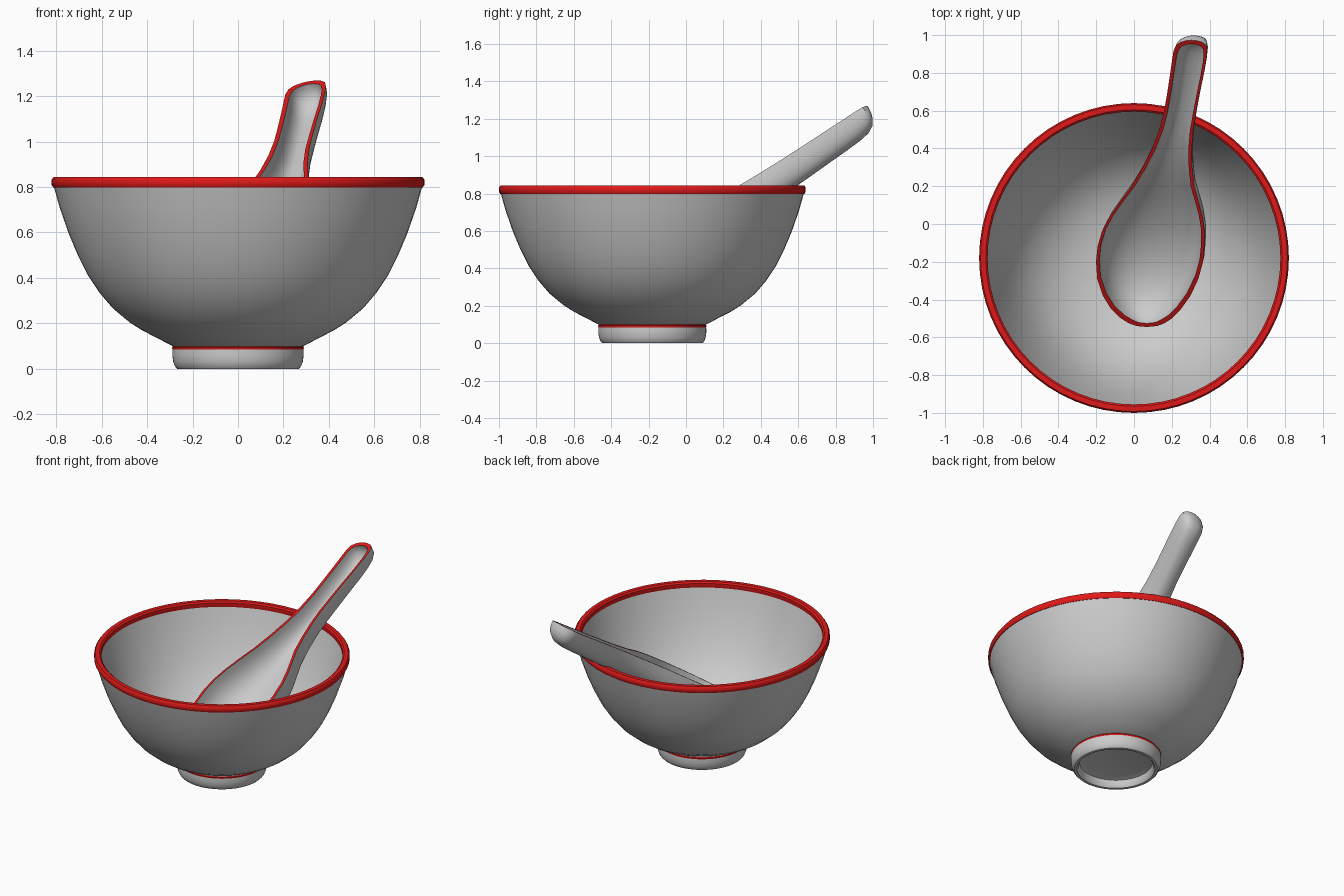
import bpy, bmesh, math
from mathutils import Vector

if "Cube" in bpy.data.objects:
    bpy.data.objects.remove(bpy.data.objects["Cube"])

red = bpy.data.materials.new("red_glaze")
red.diffuse_color = (0.75, 0.01, 0.01, 1)
red.use_nodes = True
red.node_tree.nodes["Principled BSDF"].inputs["Base Color"].default_value = red.diffuse_color
grey = bpy.data.materials.new("grey_glaze")
grey.diffuse_color = (0.8, 0.8, 0.8, 1)
grey.use_nodes = True
grey.node_tree.nodes["Principled BSDF"].inputs["Base Color"].default_value = grey.diffuse_color
CY = -0.18  # bowl centre in y


def finish(bm, name, mats, angle=40):
    bmesh.ops.remove_doubles(bm, verts=bm.verts[:], dist=1e-5)
    bmesh.ops.recalc_face_normals(bm, faces=bm.faces[:])
    me = bpy.data.meshes.new(name)
    bm.to_mesh(me)
    bm.free()
    ob = bpy.data.objects.new(name, me)
    bpy.context.collection.objects.link(ob)
    for m in mats:
        me.materials.append(m)
    bpy.ops.object.select_all(action='DESELECT')
    bpy.context.view_layer.objects.active = ob
    ob.select_set(True)
    bpy.ops.object.shade_smooth_by_angle(angle=math.radians(angle))
    return ob


def lathe(name, profile, mats, closed=False, segs=64):
    bm = bmesh.new()
    vs = [bm.verts.new((r, CY, z)) for r, z in profile]
    pairs = list(zip(vs, vs[1:])) + ([(vs[-1], vs[0])] if closed else [])
    edges = [bm.edges.new(p) for p in pairs]
    bmesh.ops.spin(bm, geom=vs + edges, cent=(0, CY, 0), axis=(0, 0, 1),
                   angle=2 * math.pi, steps=segs, use_merge=True)
    return finish(bm, name, mats)


# bowl: outer wall up, inner wall down
lathe("bowl", [(0, .075), (.27, .09), (.365, .14), (.42, .168), (.475, .203), (.55, .265),
               (.61, .335), (.66, .41), (.705, .50), (.745, .595), (.785, .71), (.813, .81),
               (.778, .81), (.745, .70), (.705, .595), (.66, .49), (.60, .385), (.53, .30),
               (.44, .225), (.34, .173), (.22, .142), (.1, .131), (0, .13)], [grey])
# red lip
lathe("bowl_rim", [(.812, .797), (.82, .808), (.82, .832), (.812, .843), (.785, .843),
                   (.775, .834), (.775, .808), (.78, .797)], [red], closed=True)
# foot with recessed underside, and its red band
lathe("foot", [(.275, .095), (.288, .085), (.289, .06), (.285, .03), (.277, .01), (.268, 0),
               (.25, 0), (.242, .01), (.235, .05), (.2, .06), (0, .06)], [grey])
lathe("foot_band", [(.27, .084), (.288, .084), (.29, .093), (.284, .102), (.27, .104)],
      [red], closed=True)

# spoon: stations along its length (y, centre x, half width, depth)
stations = [(-.545, .068, 0, 0), (-.54, .068, .055, .05), (-.525, .067, .095, .09),
            (-.50, .066, .135, .135), (-.45, .064, .185, .185), (-.38, .067, .232, .225),
            (-.29, .073, .268, .252), (-.20, .082, .283, .262), (-.12, .090, .283, .26),
            (-.04, .102, .272, .25), (.04, .117, .245, .235), (.12, .134, .207, .215),
            (.20, .152, .166, .195), (.30, .177, .131, .175), (.40, .201, .105, .16),
            (.50, .224, .090, .15), (.60, .245, .085, .145), (.70, .263, .086, .14),
            (.80, .281, .089, .135), (.87, .292, .090, .13), (.915, .298, .089, .12),
            (.945, .302, .080, .10), (.962, .304, .058, .07), (.97, .305, .03, .04),
            (.973, .305, 0, 0)]
side = Vector((1, 0, .2))
down = Vector((.18, .515, -.837))
N = 20


def section(y, cx, hw, depth):
    c = Vector((cx, y, .82 + .65 * (y - .29)))
    pts = []
    for k in range(N + 1):
        t = math.pi * k / N
        co, si = math.cos(t), math.sin(t)
        u = math.copysign(abs(co) ** .85, co)
        pts.append(c + side * hw * u + down * depth * max(si, 0) ** .85)
    return pts


bm = bmesh.new()
outer, inner = [], []
for y, cx, hw, dp in stations:
    outer.append([bm.verts.new(p) for p in section(y, cx, hw, dp)])
    yi = y * .975 + .005
    inner.append([bm.verts.new(p) for p in
                  section(yi, cx, max(hw - .018, hw * .8), max(dp - .025, dp * .75))])
for i in range(len(stations) - 1):
    for rows in (outer, inner):
        a, b = rows[i], rows[i + 1]
        for k in range(N):
            bm.faces.new((a[k], a[k + 1], b[k + 1], b[k]))
    for k in (0, N):  # red edge strips
        f = bm.faces.new((outer[i][k], outer[i + 1][k], inner[i + 1][k], inner[i][k]))
        f.material_index = 1
finish(bm, "spoon", [grey, red])
